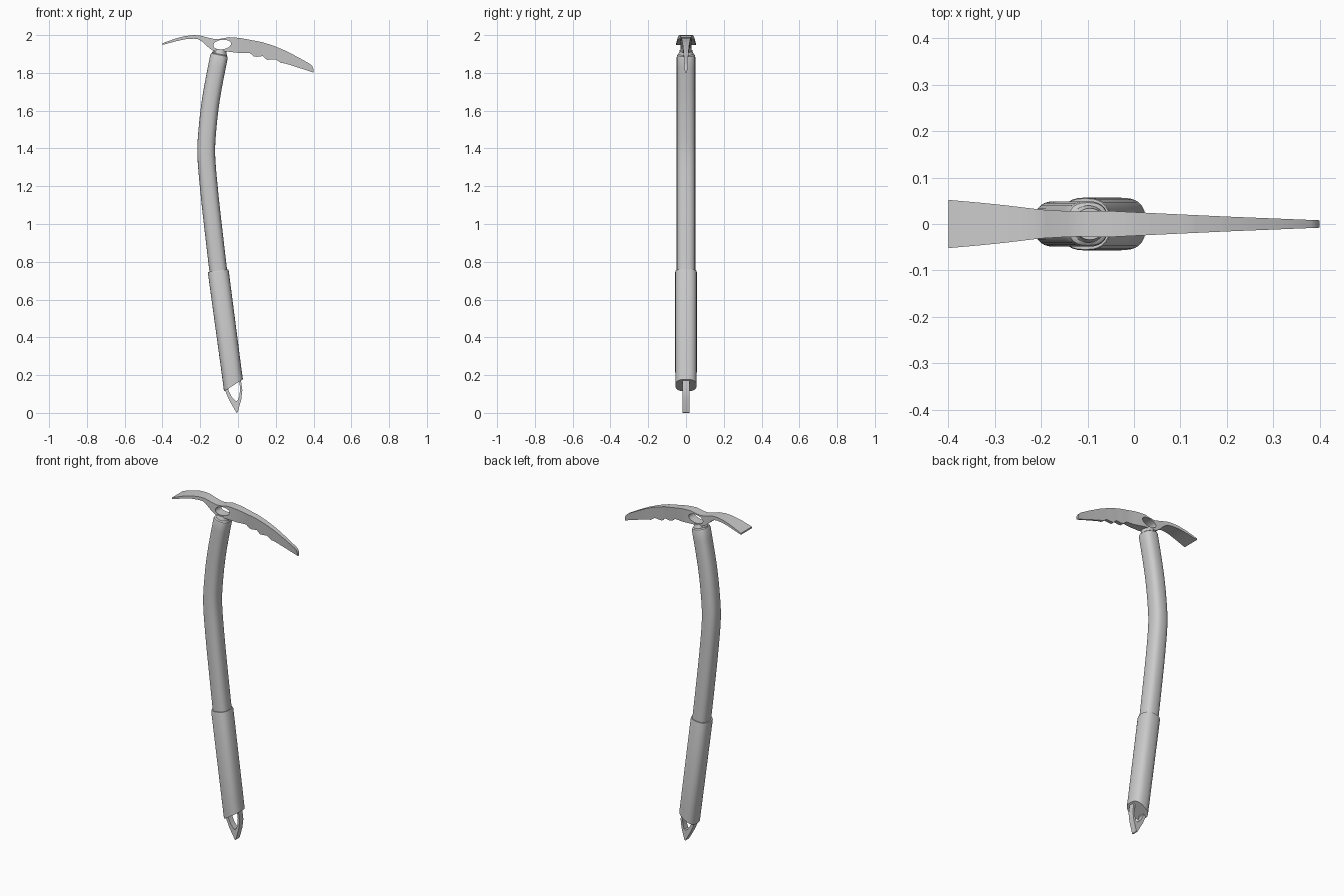
import bpy, math
from mathutils import Vector

if "Cube" in bpy.data.objects:
    bpy.data.objects.remove(bpy.data.objects["Cube"])


def make(name, verts, faces, angle=35):
    me = bpy.data.meshes.new(name)
    me.from_pydata([tuple(v) for v in verts], [], faces)
    ob = bpy.data.objects.new(name, me)
    bpy.context.collection.objects.link(ob)
    smooth(ob, angle)
    return ob


def smooth(ob, angle=35):
    bpy.ops.object.select_all(action='DESELECT')
    bpy.context.view_layer.objects.active = ob
    ob.select_set(True)
    bpy.ops.object.shade_smooth_by_angle(angle=math.radians(angle))


def skin(name, rings, angle=35):
    """Join equal-sized rings (bottom to top) into a capped solid."""
    n = len(rings[0])
    verts = [v for r in rings for v in r]
    faces = [(i * n + j, i * n + (j + 1) % n, (i + 1) * n + (j + 1) % n, (i + 1) * n + j)
             for i in range(len(rings) - 1) for j in range(n)]
    faces += [tuple(reversed(range(n))), tuple(range(len(verts) - n, len(verts)))]
    return make(name, verts, faces, angle)


def ring(x, z, ux, uz, ry, power=2.6, n=28):
    """Rounded section; (ux, uz) is the half-width vector in the xz plane."""
    pts = []
    for k in range(n):
        a = 2 * math.pi * k / n
        c, s = math.cos(a), math.sin(a)
        c = math.copysign(abs(c) ** (2 / power), c)
        s = math.copysign(abs(s) ** (2 / power), s)
        pts.append(Vector((x + ux * c, ry * s, z + uz * c)))
    return pts


def lerp(table, x):
    for (x0, y0), (x1, y1) in zip(table, table[1:]):
        if x <= x1:
            return y0 + (y1 - y0) * (x - x0) / (x1 - x0)
    return table[-1][1]


# shaft: curved centreline, rounded section
ctrl = [(-.07, .5), (-.098, .70), (-.13, .97), (-.153, 1.18), (-.168, 1.37),
        (-.160, 1.52), (-.140, 1.68), (-.101, 1.885), (-.06, 2.08)]
path = []
for i in range(1, len(ctrl) - 2):
    p0, p1, p2, p3 = (Vector(c) for c in ctrl[i - 1:i + 3])
    for k in range(4):
        t = k / 4
        path.append(.5 * (2 * p1 + (p2 - p0) * t + (2 * p0 - 5 * p1 + 4 * p2 - p3) * t * t
                          + (3 * p1 - p0 - 3 * p2 + p3) * t ** 3))
path.append(Vector(ctrl[-2]))
rings = []
for i, p in enumerate(path):
    d = (path[min(i + 1, len(path) - 1)] - path[max(i - 1, 0)]).normalized()
    rings.append(ring(p.x, p.y, .047 * d.y, -.047 * d.x, .049))
for h, s in ((.010, .94), (.015, .8)):
    q = path[-1] + d * h
    rings.append(ring(q.x, q.y, .047 * s * d.y, -.047 * s * d.x, .049 * s))
skin("shaft", rings)

# grip sleeve with slanted lower end
skin("grip", [ring(-.024, .146, .050, .032, .056),
              ring(-.034, .22, .053, .007, .057),
              ring(-.104, .745, .055, .007, .057),
              ring(-.105, .753, .053, .007, .055)])

# collar between shaft and head
skin("collar", [ring(-.100, 1.885, .040, -.007, .040, 2),
                ring(-.098, 1.903, .039, -.007, .040, 2),
                ring(-.096, 1.909, .035, -.005, .036, 2),
                ring(-.095, 1.921, .034, -.003, .034, 2)])

# head: top line, toothed lower line and half-width along x
top = [(-.4, 1.957), (-.33, 1.982), (-.28, 1.995), (-.235, 2.0), (-.2, 1.998), (-.165, 1.988),
       (-.12, 1.978), (-.09, 1.981), (-.05, 1.989), (.01, 1.985), (.127, 1.963), (.19, 1.943),
       (.25, 1.918), (.32, 1.882), (.38, 1.848), (.393, 1.836), (.4, 1.818)]
low = [(-.4, 1.948), (-.33, 1.967), (-.28, 1.978), (-.235, 1.981), (-.21, 1.978), (-.19, 1.966),
       (-.165, 1.942), (-.14, 1.922), (-.12, 1.914), (-.05, 1.912), (.01, 1.905), (.063, 1.905),
       (.083, 1.888), (.1, 1.885), (.132, 1.889), (.153, 1.869), (.2, 1.872), (.227, 1.853),
       (.25, 1.850), (.4, 1.802)]
wide = [(-.4, .052), (-.3, .043), (-.2, .031), (-.13, .027), (-.05, .028), (.05, .023),
        (.2, .016), (.4, .008)]
taper = [(-.4, 1), (-.05, 1), (.06, .6), (.4, .5)]
rings = []
for x in sorted({p[0] for p in top + low}):
    w, zt, zl = lerp(wide, x), lerp(top, x), lerp(low, x)
    b = w * lerp(taper, x)
    rings.append([(x, -w, zt), (x, w, zt), (x, b, zl), (x, -b, zl)])
head = skin("head", [[Vector(v) for v in reversed(r)] for r in rings])

# oval eye cut through the head
eye = []
for y in (.1, -.1):
    eye.append([Vector((-.084 + .047 * math.cos(a), y, 1.950 + .025 * math.sin(a) + .004 * math.cos(a)))
                for a in (2 * math.pi * k / 28 for k in range(28))])
cutter = skin("eye_cutter", eye)
for ob in (head, cutter):
    import bmesh
    bm = bmesh.new()
    bm.from_mesh(ob.data)
    bmesh.ops.recalc_face_normals(bm, faces=bm.faces)
    bm.to_mesh(ob.data)
    bm.free()
mod = head.modifiers.new("eye", 'BOOLEAN')
mod.operation, mod.solver, mod.object = 'DIFFERENCE', 'EXACT', cutter
bpy.context.view_layer.objects.active = head
bpy.ops.object.modifier_apply(modifier="eye")
bpy.data.objects.remove(cutter)
smooth(head)

# spike: flat pointed loop below the grip
loop = [(-.05, .2), (-.067, .115), (-.047, .068), (-.008, 0), (-.002, .002), (.017, .07),
        (.023, .12), (.012, .2), (.0, .2), (.011, .135), (.008, .09), (-.002, .066),
        (-.012, .062), (-.034, .085), (-.052, .122), (-.035, .2)]
skin("spike", [[Vector((x, y, z)) for x, z in loop] for y in (.018, -.018)])
